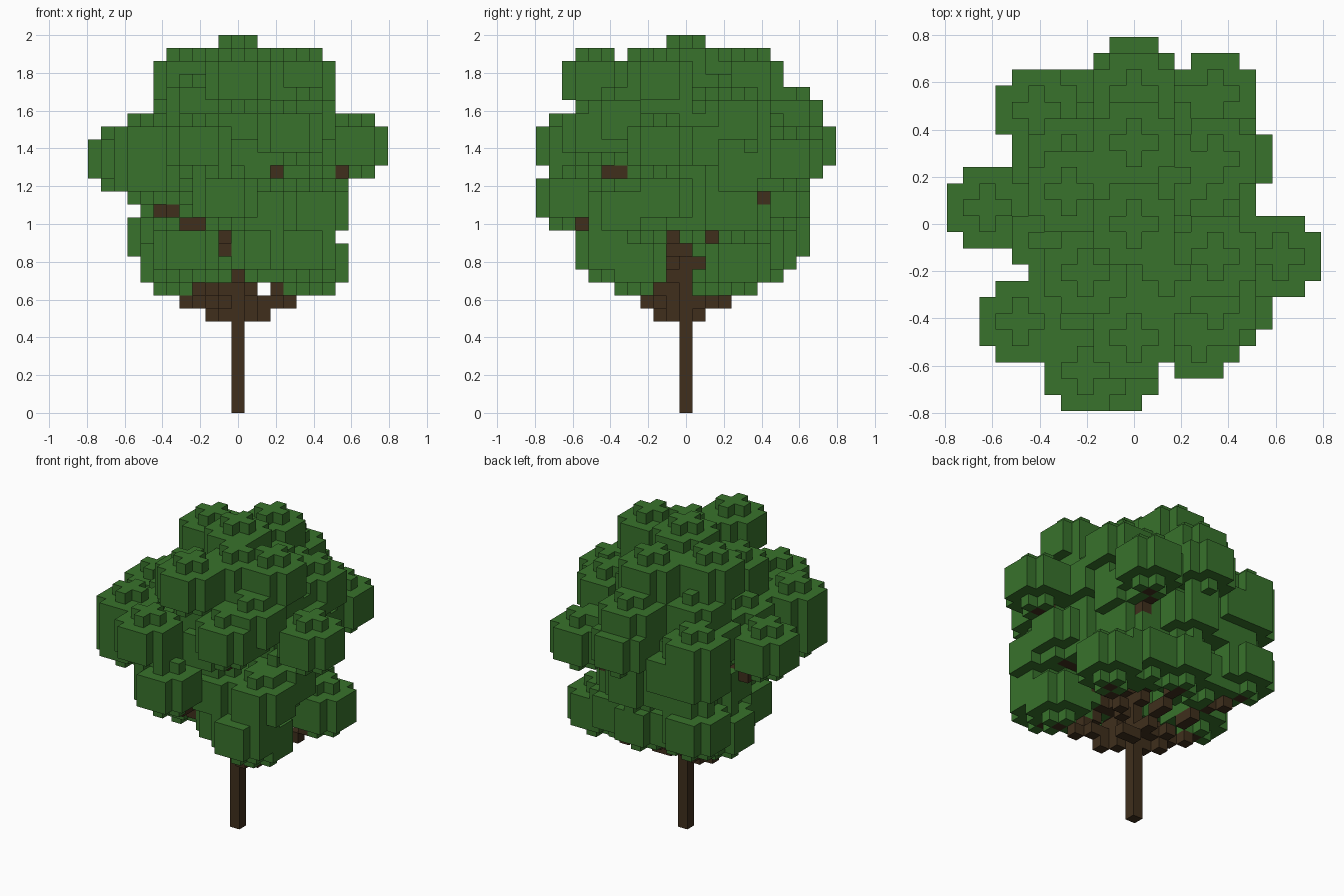
import bpy
import bmesh
import math
from mathutils import Vector

UNIT = 2 / 29  # edge of one block

cube = bpy.data.objects.get("Cube")
if cube:
    bpy.data.objects.remove(cube, do_unlink=True)


def make_material(name, color):
    mat = bpy.data.materials.new(name)
    mat.use_nodes = True
    mat.diffuse_color = color
    mat.node_tree.nodes["Principled BSDF"].inputs["Base Color"].default_value = color
    return mat


# Centre block of every leaf cluster (x, y, layer)
crown_top = [(0, 0, 26), (-4, 2, 25), (0, 5, 25), (5, -2, 25), (2, -3, 25), (0, -7, 25)]
crown_upper = [(5, 4, 22), (0, 8, 22), (-4, 4, 22), (5, -5, 22)]
crown_middle = [(9, -2, 20), (-9, 1, 19), (-7, -6, 18), (-3, -9, 20), (4, -7, 21),
                (0, 9, 20), (5, 8, 19), (-5, -1, 20), (-5, 4, 20), (5, 1, 20)]
crown_lower = [(-1, -9, 16), (6, -2, 16), (-6, 7, 18), (-4, 7, 18), (6, -5, 15),
               (0, 7, 16), (4, 0, 15), (2, -5, 15), (-4, -4, 18)]
crown_bottom = [(-6, 7, 13), (6, 4, 11), (5, -4, 11), (5, -6, 12), (-5, 2, 11),
                (0, 6, 12), (2, -4, 12), (-4, -2, 12)]
# Leaf clusters without a branch of their own, filling out the crown
core = [(0, 0, 16), (0, 0, 20), (0, -4, 22), (1, -5, 19), (-3, -3, 23), (4, -1, 22),
        (3, 6, 20), (-4, 6, 16), (-3, 5, 12), (3, 5, 12), (3, 4, 15), (-2, 3, 22),
        (2, 3, 23), (-7, -6, 20), (-6, 7, 20), (4, 0, 18), (4, 4, 18), (-4, 1, 15)]
clusters = crown_top + crown_upper + crown_middle + crown_lower + crown_bottom


def cluster_blocks(cx, cy, cz):
    """Rounded cluster: a plus below and above three wider discs."""
    for dz in range(-2, 3):
        radius = 2 if abs(dz) == 2 else 3
        for dx in range(-2, 3):
            for dy in range(-2, 3):
                if (abs(dx) + 0.5) ** 2 + (abs(dy) + 0.5) ** 2 <= radius ** 2:
                    yield (cx + dx, cy + dy, cz + dz)


def branch_blocks(start, end):
    """Straight line of blocks between two blocks."""
    a, b = Vector(start), Vector(end)
    steps = max(1, int(max(abs(c) for c in b - a)))
    for i in range(steps + 1):
        yield tuple(math.floor(c + 0.501) for c in a.lerp(b, i / steps))


# Trunk and branches, rising outward to the base of each cluster
wood = {(0, 0, k) for k in range(24)}
for x, y, z in clusters:
    base = z - 2
    fork = int(base - 0.381 * Vector((x, y)).length)
    wood.update(branch_blocks((0, 0, fork), (x, y, base)))

leaves = set()
for c in clusters + core:
    leaves.update(cluster_blocks(*c))
leaves -= wood
filled = wood | leaves


def build_blocks(name, blocks, mat):
    """Mesh the outer faces of a set of blocks."""
    bm = bmesh.new()
    corners = {}

    def corner(p):
        key = tuple(round(c * 2) for c in p)
        if key not in corners:
            corners[key] = bm.verts.new(p * UNIT)
        return corners[key]

    for block in sorted(blocks):
        centre = Vector(block) + Vector((0, 0, 0.5))
        for axis in range(3):
            for sign in (-1, 1):
                n = Vector((0, 0, 0))
                n[axis] = sign
                if tuple(round(c) for c in Vector(block) + n) in filled:
                    continue
                u = Vector((0, 0, 0))
                u[(axis + 1) % 3] = 0.5
                v = n.cross(u)
                mid = centre + n / 2
                bm.faces.new([corner(mid + d) for d in (-u - v, u - v, u + v, v - u)])
    mesh = bpy.data.meshes.new(name)
    bm.to_mesh(mesh)
    bm.free()
    mesh.materials.append(mat)
    obj = bpy.data.objects.new(name, mesh)
    bpy.context.scene.collection.objects.link(obj)
    return obj


build_blocks("trunk_and_branches", wood, make_material("bark brown", (0.050, 0.028, 0.012, 1)))
build_blocks("foliage", leaves, make_material("leaf green", (0.040, 0.170, 0.025, 1)))
